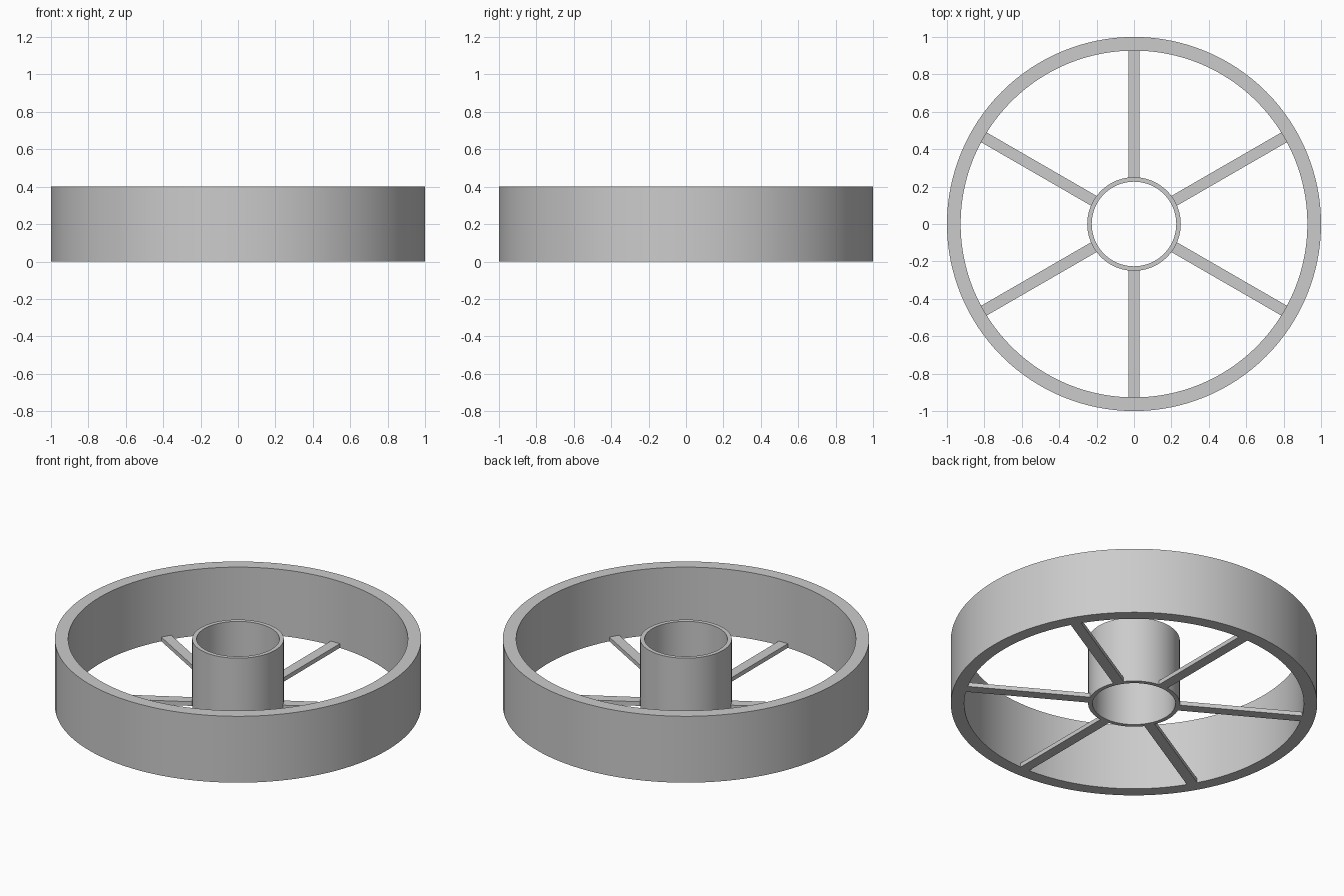
import bpy
import bmesh
import math
from mathutils import Matrix, Vector

cube = bpy.data.objects.get("Cube")
if cube:
    bpy.data.objects.remove(cube, do_unlink=True)

HEIGHT = 0.4
SPOKE_WIDTH, SPOKE_THICK = 0.06, 0.025
SEGMENTS = 128

grey = bpy.data.materials.new("light_grey")
grey.use_nodes = True
colour = (0.6, 0.6, 0.6, 1)
grey.diffuse_color = colour
grey.node_tree.nodes["Principled BSDF"].inputs["Base Color"].default_value = colour


def add_object(name, bm):
    bmesh.ops.recalc_face_normals(bm, faces=bm.faces)
    mesh = bpy.data.meshes.new(name)
    bm.to_mesh(mesh)
    bm.free()
    mesh.materials.append(grey)
    obj = bpy.data.objects.new(name, mesh)
    bpy.context.collection.objects.link(obj)
    return obj


def tube(name, outer, inner):
    """Spin a rectangular wall profile into a smooth open tube."""
    bm = bmesh.new()
    corners = [(inner, 0), (outer, 0), (outer, HEIGHT), (inner, HEIGHT)]
    verts = [bm.verts.new((r, 0, z)) for r, z in corners]
    edges = [bm.edges.new((verts[i], verts[(i + 1) % 4])) for i in range(4)]
    bmesh.ops.spin(bm, geom=verts + edges, cent=(0, 0, 0), axis=(0, 0, 1),
                   angle=math.tau, steps=SEGMENTS, use_merge=True)
    bmesh.ops.remove_doubles(bm, verts=bm.verts, dist=0.0001)
    obj = add_object(name, bm)
    bpy.ops.object.select_all(action="DESELECT")
    obj.select_set(True)
    bpy.context.view_layer.objects.active = obj
    bpy.ops.object.shade_smooth_by_angle(angle=math.radians(30))


def spoke(name, angle, start, end):
    """Flat bar lying on the ground, its ends buried in the tube walls."""
    bm = bmesh.new()
    bmesh.ops.create_cube(bm, size=1)
    bmesh.ops.scale(bm, vec=(end - start, SPOKE_WIDTH, SPOKE_THICK), verts=bm.verts)
    bmesh.ops.translate(bm, vec=Vector(((start + end) / 2, 0, SPOKE_THICK / 2)),
                        verts=bm.verts)
    bmesh.ops.rotate(bm, cent=(0, 0, 0), verts=bm.verts,
                     matrix=Matrix.Rotation(angle, 3, "Z"))
    add_object(name, bm)


# Outer rim and central hub
tube("rim", 1.0, 0.927)
tube("hub", 0.25, 0.226)

# Six spokes
for i in range(6):
    spoke(f"spoke_{i + 1}", math.radians(30 + 60 * i), 0.24, 0.95)
